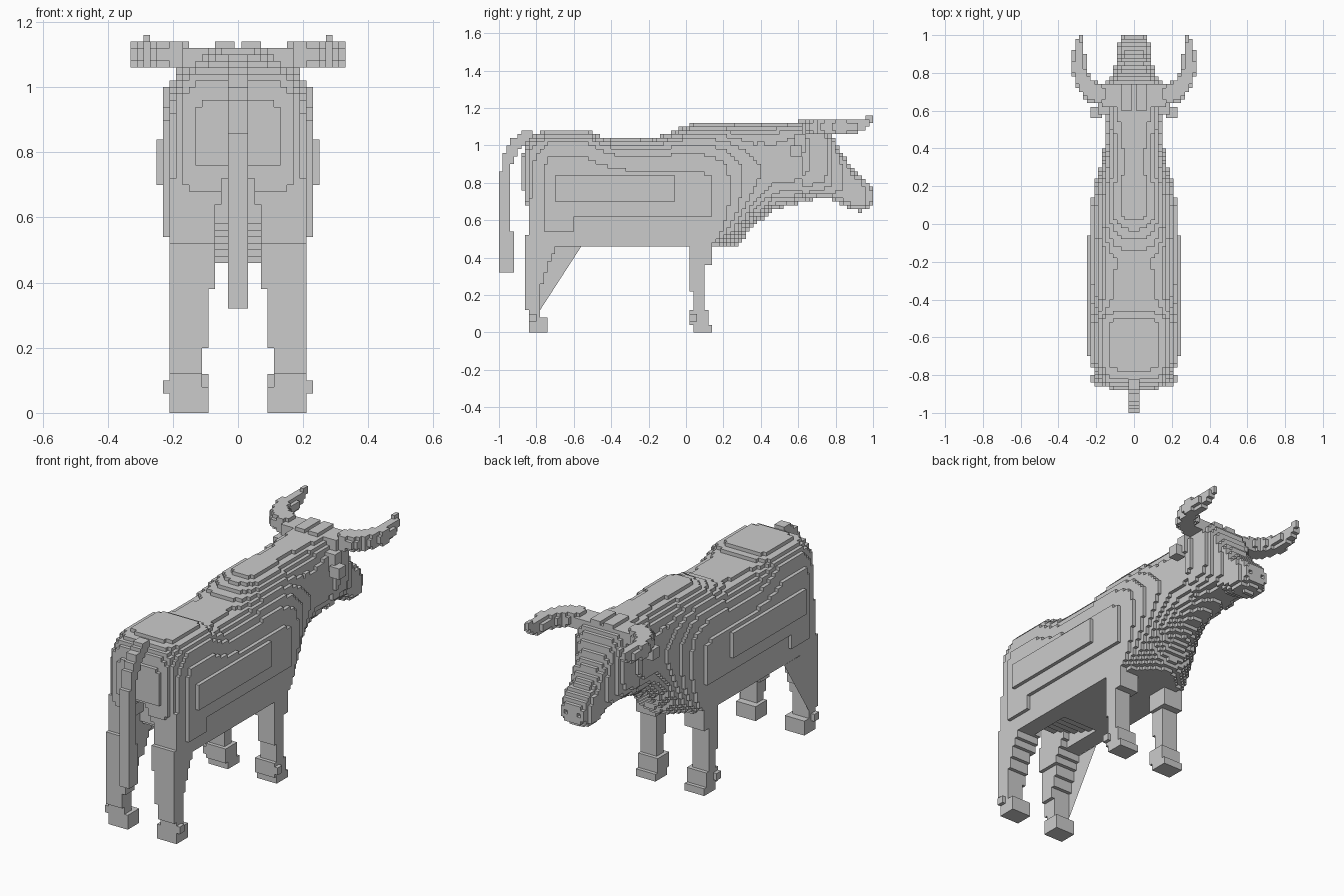
import bpy, bmesh
from math import floor

S = 0.02          # block size
parts = {}        # part name -> set of filled cells


def lerp_row(rows, t):
    """Interpolate a table whose first column is the key."""
    for a, b in zip(rows, rows[1:]):
        if a[0] <= t <= b[0]:
            f = (t - a[0]) / (b[0] - a[0])
            return [p + (q - p) * f for p, q in zip(a[1:], b[1:])]
    return None


def fill(name, inside, x1, ys, zs):
    """Fill blocks where inside(x, y, z) holds, mirrored in x."""
    cells = parts.setdefault(name, set())
    for j in range(floor(ys[0] / S), floor(ys[1] / S) + 1):
        for k in range(floor(zs[0] / S), floor(zs[1] / S) + 1):
            for i in range(int(x1 / S) + 2):
                if inside(i * S, (j + .5) * S, (k + .5) * S):
                    cells.update({(i, j, k), (-i, j, k)})


def box(name, xs, ys, zs):
    fill(name, lambda x, y, z: xs[0] < x < xs[1] and ys[0] < y < ys[1]
         and zs[0] < z < zs[1], xs[1], ys, zs)


def loft_y(rows):
    """Rows: y, bottom, middle, top, half width, lower and upper roundness."""
    def inside(x, y, z):
        r = lerp_row(rows, y)
        if not r:
            return False
        zb, zc, zt, w, nb, nt = r
        t, n = ((z - zc) / (zt - zc), nt) if z > zc else ((zc - z) / (zc - zb), nb)
        return t < 1 and x < w and (x / w) ** n + t ** n <= 1
    return inside


def loft_z(rows):
    """Rows: z, y min, y max, x min, x max."""
    def inside(x, y, z):
        r = lerp_row(rows, z)
        return bool(r) and r[0] <= y <= r[1] and r[2] <= x <= r[3]
    return inside


# Body and neck
body = [(-.88, .78, .85, .92, .11, 8, 8), (-.86, .72, .85, .99, .15, 8, 8),
        (-.84, .64, .82, 1.04, .18, 8, 5), (-.80, .50, .76, 1.065, .21, 10, 4),
        (-.74, .46, .76, 1.08, .225, 12, 4), (-.52, .46, .76, 1.08, .225, 12, 4),
        (-.46, .46, .76, 1.05, .225, 12, 3.6), (-.38, .46, .76, 1.04, .225, 12, 3),
        (-.18, .46, .76, 1.04, .225, 12, 2.8), (-.06, .46, .76, 1.08, .225, 12, 2.6),
        (.05, .46, .76, 1.12, .225, 12, 2.4), (.14, .46, .76, 1.12, .222, 8, 2.3),
        (.20, .46, .78, 1.12, .21, 4, 2.3), (.28, .47, .80, 1.12, .188, 2.3, 2.3),
        (.36, .57, .84, 1.12, .165, 2, 2.3), (.47, .655, .88, 1.12, .15, 2, 2.7),
        (.64, .70, .90, 1.12, .15, 2.2, 4)]
body_shape = loft_y(body)


def torso(x, y, z):
    if x > .21 and z < (.62 if y > -.6 else .54):       # flat lower flank
        return False
    if y < -.76 and z < .75 and x < .11 - (z - .46) * .27:  # cleft of the thighs
        return False
    if y < -.42 and x < .11 and z < .46 + (-.42 - y) * .35:  # raised groin
        return False
    return body_shape(x, y, z)


fill("body", torso, .25, (-.9, .66), (.44, 1.14))
box("body", (0, .25), (-.70, -.06), (.70, .84))

# Head, poll and ears
head = [(.62, .70, .90, 1.12, .165, 2.5, 6), (.74, .72, .90, 1.12, .15, 2.5, 6),
        (.78, .715, .88, 1.06, .125, 3, 4), (.82, .69, .84, .98, .105, 3, 4),
        (.88, .66, .76, .89, .095, 3, 3), (.94, .645, .74, .83, .092, 3, 3),
        (1.0, .69, .73, .78, .06, 3, 3)]
fill("head", loft_y(head), .2, (.6, 1.0), (.6, 1.14))
box("head", (0, .07), (.60, .74), (1.10, 1.14))
box("head", (0, .17), (.62, .74), (1.06, 1.12))
box("ears", (.13, .19), (.58, .64), (.96, 1.06))
box("ears", (.17, .23), (.56, .62), (.94, 1.00))
for i in (-2, 2):                      # nostrils
    parts["head"].discard((i, 49, 36))

# Horns: parameter, x, y, z, horizontal and vertical radius
path = [(0, .19, .69, 1.10, .055, .04), (1, .22, .70, 1.10, .055, .04),
        (2, .26, .74, 1.10, .045, .04), (3, .295, .83, 1.10, .036, .04),
        (4, .29, .92, 1.10, .03, .03), (5, .28, .985, 1.14, .016, .022)]
spine = [lerp_row(path, n / 8) for n in range(41)]
fill("horns", lambda x, y, z: any(
    ((x - a) ** 2 + (y - b) ** 2) / r ** 2 + ((z - c) / v) ** 4 <= 1
    for a, b, c, r, v in spine), .34, (.6, .99), (1.04, 1.17))

# Tail
tail = [(.32, -1, -.92, 0, .03), (.52, -1, -.92, 0, .03), (.54, -1, -.93, 0, .03),
        (.80, -1, -.94, 0, .03), (.90, -.98, -.93, 0, .03), (.96, -.97, -.90, 0, .03),
        (1.0, -.95, -.87, 0, .03), (1.03, -.93, -.84, 0, .03), (1.07, -.87, -.82, 0, .03)]
fill("tail", loft_z(tail), .04, (-1, -.8), (.3, 1.06))

# Legs with hooves
hind = [(0, -.84, -.74, .09, .21), (.08, -.84, -.74, .09, .21), (.081, -.84, -.77, .11, .21),
        (.16, -.86, -.78, .11, .21), (.22, -.86, -.78, .095, .21), (.30, -.86, -.76, .095, .21),
        (.38, -.86, -.73, .09, .21), (.39, -.86, -.72, .075, .21), (.47, -.86, -.69, .08, .21),
        (.56, -.84, -.64, .08, .21), (.72, -.84, -.64, .04, .21)]
fore = [(0, .04, .14, .09, .21), (.04, .04, .14, .09, .21), (.041, .02, .12, .09, .21),
        (.10, .02, .12, .09, .21), (.121, .04, .10, .11, .21), (.22, .04, .10, .11, .21),
        (.221, .02, .10, .11, .21), (.36, .02, .11, .11, .21), (.361, .02, .14, .09, .21),
        (.52, .02, .14, .09, .21)]
fill("hind_legs", loft_z(hind), .22, (-.88, -.6), (0, .74))
fill("front_legs", loft_z(fore), .22, (0, .16), (0, .54))
box("hind_legs", (.2, .23), (-.84, -.80), (.06, .10))
box("front_legs", (.2, .23), (.02, .06), (.06, .10))

# Turn each block set into a mesh of its exposed faces only
solid = set().union(*parts.values())
claimed = set()
for name, cells in parts.items():
    cells = cells - claimed
    claimed |= cells
    bm, verts = bmesh.new(), {}

    def vert(p):
        if p not in verts:
            verts[p] = bm.verts.new(((p[0] - .5) * S, p[1] * S, p[2] * S))
        return verts[p]

    for c in cells:
        for ax in range(3):
            for side in (0, 1):
                n = list(c)
                n[ax] += 2 * side - 1
                if tuple(n) in solid:
                    continue
                u, v = (ax + 1) % 3, (ax + 2) % 3
                quad = []
                for du, dv in ((0, 0), (1, 0), (1, 1), (0, 1)):
                    p = list(c)
                    p[ax] += side
                    p[u] += du
                    p[v] += dv
                    quad.append(vert(tuple(p)))
                bm.faces.new(quad if side else quad[::-1])
    me = bpy.data.meshes.new(name)
    bm.to_mesh(me)
    bm.free()
    bpy.context.collection.objects.link(bpy.data.objects.new(name, me))

# Flat flank web joining the left hind leg to the belly
me = bpy.data.meshes.new("flank_web")
me.from_pydata([(-.211, -.56, .46), (-.211, -.78, .12), (-.211, -.80, .46)], [], [(0, 2, 1)])
bpy.context.collection.objects.link(bpy.data.objects.new("flank_web", me))
